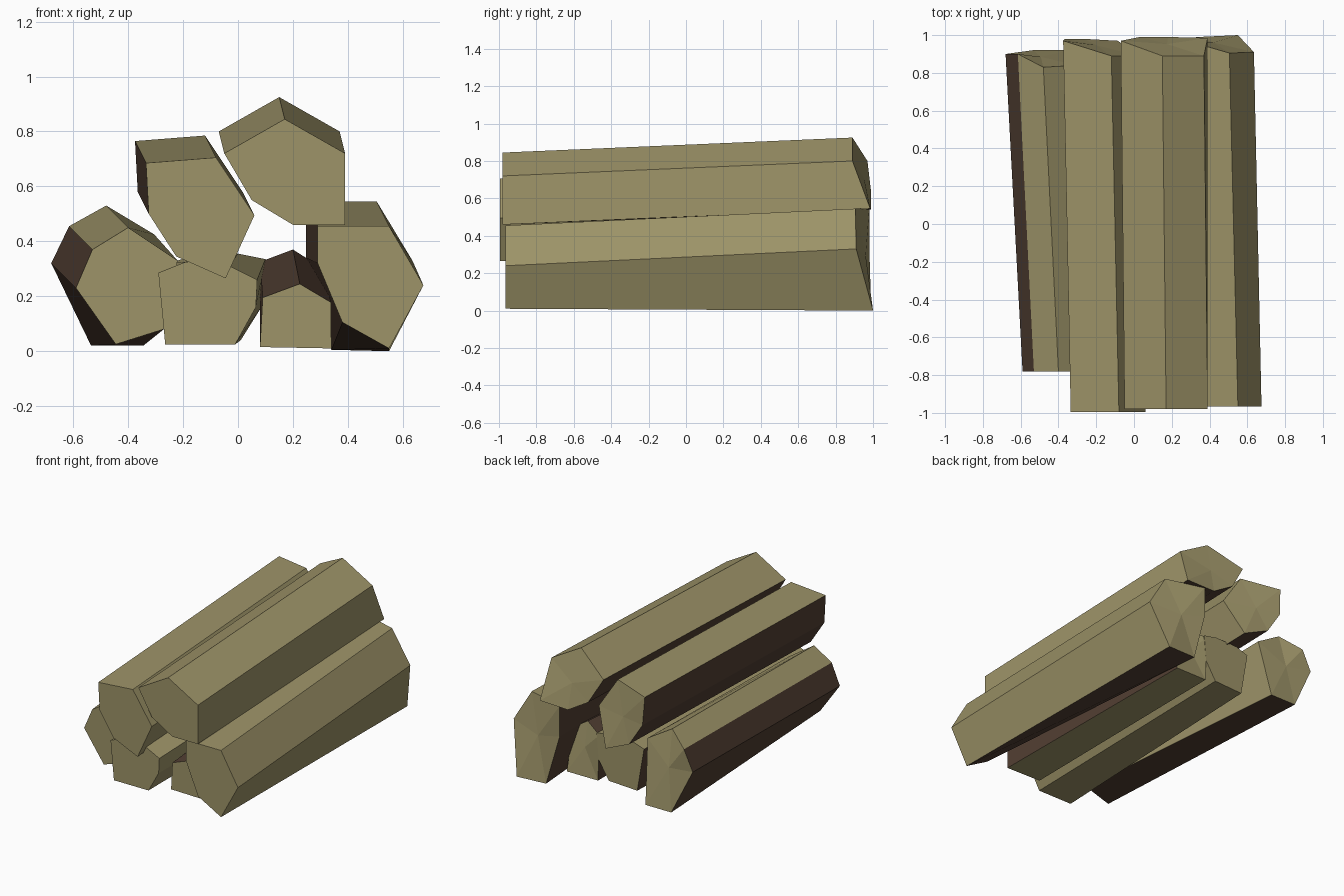
import bpy, bmesh

if "Cube" in bpy.data.objects:
    bpy.data.objects.remove(bpy.data.objects["Cube"])


def material(name, rgb):
    m = bpy.data.materials.new(name)
    m.diffuse_color = (*rgb, 1)
    m.use_nodes = True
    m.node_tree.nodes["Principled BSDF"].inputs["Base Color"].default_value = m.diffuse_color
    return m


wood = material("split_wood", (0.34, 0.295, 0.14))
bark = material("dark_bark", (0.085, 0.05, 0.033))


def log(name, front, fy, back, by, bark_sides):
    """Loft a front outline to a back outline; caps are faceted from a centre point."""
    n = len(front)
    bm = bmesh.new()
    f = [bm.verts.new((x, fy, z)) for x, z in front]
    b = [bm.verts.new((x, y, z)) for (x, z), y in zip(back, by)]
    for i in range(n):
        j = (i + 1) % n
        face = bm.faces.new((f[i], f[j], b[j], b[i]))
        face.material_index = 1 if i in bark_sides else 0
    for ring in (f, b):
        c = bm.verts.new([sum(v.co[k] for v in ring) / n for k in range(3)])
        for i in range(n):
            bm.faces.new((ring[i], ring[(i + 1) % n], c))
    bmesh.ops.recalc_face_normals(bm, faces=bm.faces)
    me = bpy.data.meshes.new(name)
    bm.to_mesh(me)
    bm.free()
    me.materials.append(wood)
    me.materials.append(bark)
    bpy.context.collection.objects.link(bpy.data.objects.new(name, me))


def shift(pts, dx, dz):
    return [(x + dx, z + dz) for x, z in pts]


# top right log
p = [(.17, .845), (.39, .72), (.39, .46), (.2, .46), (.05, .55), (-.05, .72)]
back = shift(p, -.02, .08)
back[2] = (.39, .545)
log("top_right_log", p, -.98, back, [.89, .89, .985, .99, .99, .97], {2, 3, 4})

# top left log
p = [(-.335, .685), (-.08, .705), (.06, .495), (-.045, .265), (-.225, .345), (-.325, .5)]
log("top_left_log", p, -.995, shift(p, -.04, .08),
    [.97, .89, .89, .97, .98, .98], {3, 4, 5})

# right log
log("right_log",
    [(.29, .455), (.55, .455), (.675, .24), (.55, .01), (.38, .105), (.29, .32)], -.965,
    [(.247, .545), (.505, .545), (.635, .33), (.55, .0), (.34, .005), (.247, .34)],
    [.98, .905, .91, 1.0, .99, .98], {3, 4, 5})

# left log
log("left_log",
    [(-.59, .23), (-.53, .37), (-.4, .45), (-.22, .33), (-.27, .08), (-.445, .025)], -.78,
    [(-.68, .32), (-.615, .455), (-.48, .53), (-.305, .425), (-.345, .02), (-.535, .02)],
    [.9, .9, .83, .84, .92, .92], {0, 4, 5})

# bottom middle left log
log("bottom_left_log",
    [(-.265, .025), (-.01, .025), (.065, .16), (.07, .26), (-.03, .31), (-.19, .325), (-.29, .285)],
    -.93,
    [(-.2, .03), (.01, .04), (.085, .16), (.1, .335), (0, .355), (-.16, .35), (-.25, .32)],
    [.8] * 7, {6})

# bottom middle right log
log("bottom_right_log",
    [(.09, .195), (.225, .245), (.338, .178), (.34, .01), (.08, .015)], -.82,
    [(.08, .325), (.2, .37), (.31, .3), (.32, .02), (.09, .02)],
    [.8, .75, .75, .8, .8], {0, 1, 2, 4})
